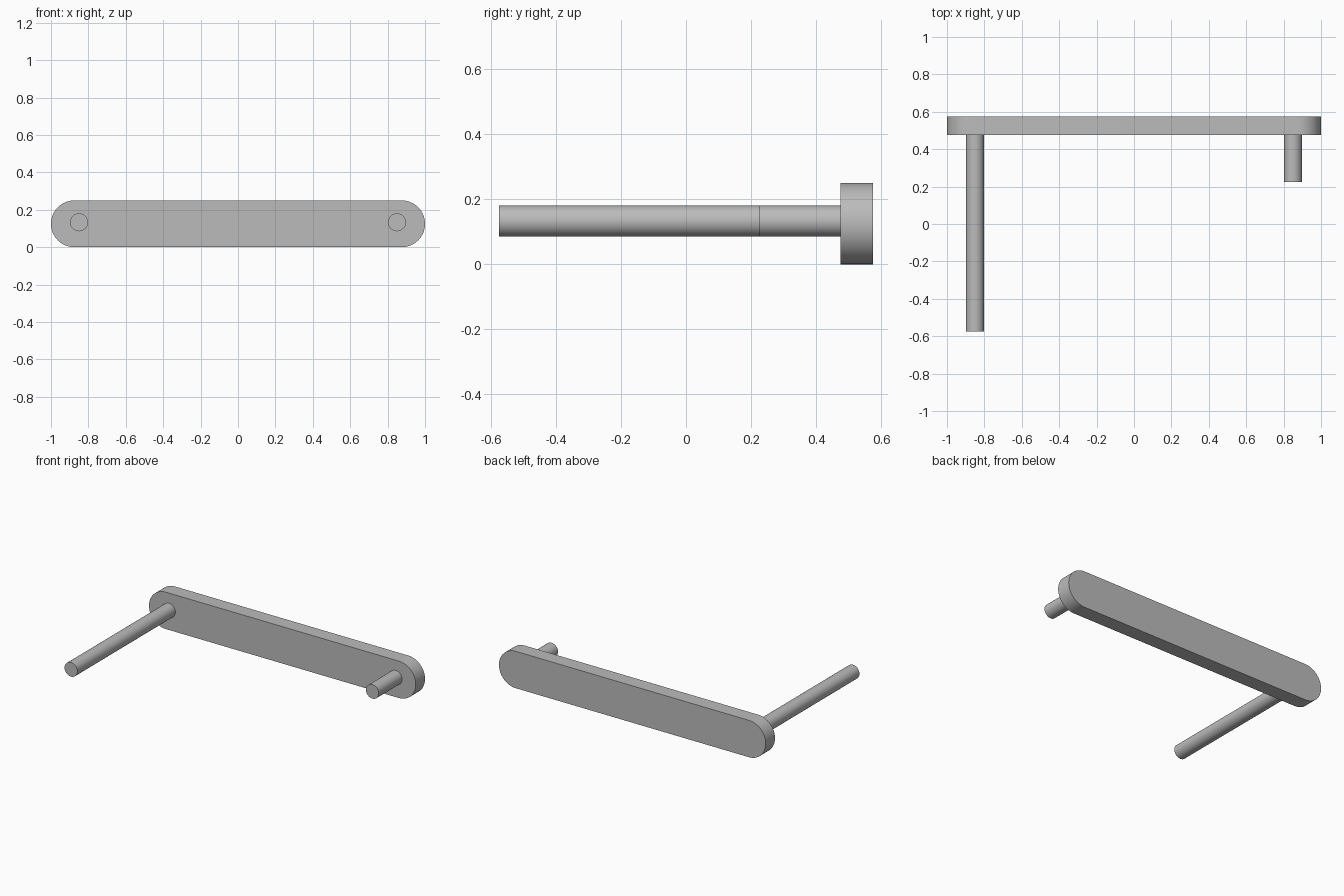
import bpy, bmesh, math
from mathutils import Matrix, Vector

cube = bpy.data.objects.get("Cube")
if cube:
    bpy.data.objects.remove(cube, do_unlink=True)

# Single grey finish
grey = bpy.data.materials.new("grey metal")
grey.use_nodes = True
colour = (0.5, 0.5, 0.5, 1)
grey.diffuse_color = colour
grey.node_tree.nodes["Principled BSDF"].inputs["Base Color"].default_value = colour

BACK, FACE = 0.575, 0.475   # plate depth
RADIUS = 0.125              # plate end radius


def finish(name, bm):
    bmesh.ops.recalc_face_normals(bm, faces=bm.faces)
    mesh = bpy.data.meshes.new(name)
    bm.to_mesh(mesh)
    bm.free()
    mesh.materials.append(grey)
    obj = bpy.data.objects.new(name, mesh)
    bpy.context.collection.objects.link(obj)
    bpy.ops.object.select_all(action="DESELECT")
    obj.select_set(True)
    bpy.context.view_layer.objects.active = obj
    bpy.ops.object.shade_smooth_by_angle(angle=math.radians(30))


def rod(name, x, tip):
    bm = bmesh.new()
    place = Matrix.Translation((x, (tip + FACE) / 2, 0.133)) @ Matrix.Rotation(math.pi / 2, 4, "X")
    bmesh.ops.create_cone(bm, cap_ends=True, segments=48, radius1=0.048,
                          radius2=0.048, depth=FACE - tip, matrix=place)
    finish(name, bm)


# Round-ended plate: two semicircles joined and extruded backwards
bm = bmesh.new()
steps = 32
outline = []
for side in (1, -1):
    for i in range(steps + 1):
        a = -math.pi / 2 + math.pi * i / steps
        outline.append(bm.verts.new((side * (1 - RADIUS + RADIUS * math.cos(a)), FACE,
                                     RADIUS + side * RADIUS * math.sin(a))))
face = bm.faces.new(outline)
extruded = bmesh.ops.extrude_face_region(bm, geom=[face], use_keep_orig=True)
moved = [v for v in extruded["geom"] if isinstance(v, bmesh.types.BMVert)]
bmesh.ops.translate(bm, verts=moved, vec=Vector((0, BACK - FACE, 0)))
finish("back_plate", bm)

# Long and short rods projecting forwards
rod("long_rod", -0.85, -0.575)
rod("short_rod", 0.85, 0.225)
